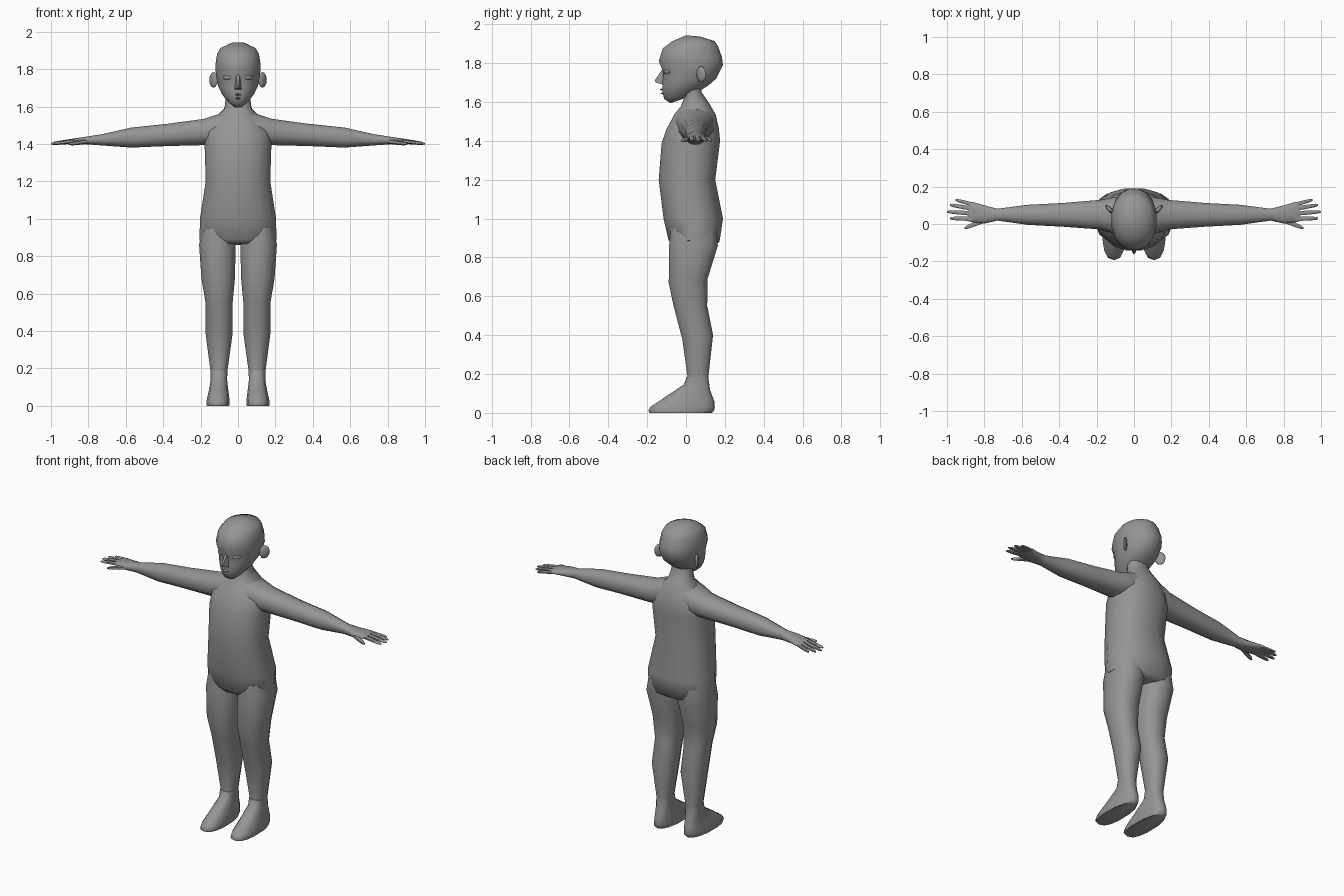
import bpy, bmesh, math
from mathutils import Vector, Matrix

skin = bpy.data.materials.new("plain grey")
skin.diffuse_color = (0.3, 0.3, 0.3, 1)


def finish(name, bm, mirror=False, sharp=60):
    """Turn a bmesh into a smooth shaded object, mirrored across x if paired."""
    bmesh.ops.recalc_face_normals(bm, faces=bm.faces)
    me = bpy.data.meshes.new(name)
    bm.to_mesh(me)
    bm.free()
    me.materials.append(skin)
    ob = bpy.data.objects.new(name, me)
    bpy.context.collection.objects.link(ob)
    bpy.ops.object.select_all(action='DESELECT')
    ob.select_set(True)
    bpy.context.view_layer.objects.active = ob
    bpy.ops.object.shade_smooth_by_angle(angle=math.radians(sharp))
    if mirror:
        ob.modifiers.new("mirror", 'MIRROR').use_mirror_merge = False
    return ob


def loft(bm, rings, n=12, power=2.3):
    """Skin closed rounded rings, each given as centre, half axis u, half axis v."""
    loops = []
    for c, u, v in rings:
        loop = []
        for i in range(n):
            a = 2 * math.pi * (i + 0.5) / n
            ca, sa = math.cos(a), math.sin(a)
            p = math.copysign(abs(ca) ** (2 / power), ca)
            q = math.copysign(abs(sa) ** (2 / power), sa)
            k = 1 / math.cos(math.pi / n) if n < 10 else 1.02
            loop.append(bm.verts.new(c + u * p * k + v * q * k))
        loops.append(loop)
    for a, b in zip(loops, loops[1:]):
        for i in range(n):
            j = (i + 1) % n
            bm.faces.new((a[i], a[j], b[j], b[i]))
    bm.faces.new(loops[0])
    bm.faces.new(loops[-1])


def upright(rows):
    """Rows: centre x, half width, front (y, z), back (y, z)."""
    out = []
    for cx, hw, fy, fz, by, bz in rows:
        f, b = Vector((cx, fy, fz)), Vector((cx, by, bz))
        out.append(((f + b) / 2, Vector((hw, 0, 0)), (b - f) / 2))
    return out


def sideways(rows):
    """Rows: x, y range, z range."""
    return [(Vector((x, (y0 + y1) / 2, (z0 + z1) / 2)),
             Vector((0, (y1 - y0) / 2, 0)), Vector((0, 0, (z1 - z0) / 2)))
            for x, y0, y1, z0, z1 in rows]


def hull(name, points, mirror=False):
    bm = bmesh.new()
    for p in points:
        bm.verts.new(p)
    bmesh.ops.convex_hull(bm, input=bm.verts)
    return finish(name, bm, mirror, 50)


def blob(name, centre, size, turn, seg=10):
    """Mirrored ellipsoid turned about z."""
    bm = bmesh.new()
    m = Matrix.Translation(centre) @ Matrix.Rotation(turn, 4, 'Z') @ Matrix.Diagonal((*size, 1))
    bmesh.ops.create_uvsphere(bm, u_segments=seg, v_segments=6, radius=1, matrix=m)
    return finish(name, bm, True)


# Torso and neck
bm = bmesh.new()
loft(bm, upright([
    (0, 0.14, -0.07, 0.865, 0.14, 0.86),
    (0, 0.205, -0.09, 0.89, 0.172, 0.88),
    (0, 0.203, -0.115, 1.00, 0.19, 1.00),
    (0, 0.172, -0.14, 1.20, 0.15, 1.20),
    (0, 0.178, -0.125, 1.39, 0.175, 1.40),
    (0, 0.172, -0.10, 1.46, 0.168, 1.47),
    (0, 0.125, -0.06, 1.535, 0.152, 1.535),
    (0, 0.072, -0.025, 1.58, 0.115, 1.60),
    (0, 0.066, -0.01, 1.62, 0.08, 1.65),
    (0, 0.066, -0.01, 1.66, 0.08, 1.69)]), 16)
finish("torso", bm)

# Head
bm = bmesh.new()
loft(bm, upright([
    (0, 0.03, -0.08, 1.594, 0.01, 1.625),
    (0, 0.058, -0.112, 1.615, 0.06, 1.65),
    (0, 0.086, -0.122, 1.655, 0.115, 1.685),
    (0, 0.106, -0.12, 1.70, 0.155, 1.72),
    (0, 0.118, -0.117, 1.755, 0.19, 1.79),
    (0, 0.121, -0.14, 1.81, 0.185, 1.83),
    (0, 0.112, -0.12, 1.875, 0.165, 1.885),
    (0, 0.093, -0.07, 1.913, 0.148, 1.913),
    (0, 0.035, 0.0, 1.943, 0.07, 1.937)]), 16, 2.1)
finish("head", bm)

# Face
hull("nose", [(x * s, y, z) for s in (-1, 1) for x, y, z in (
    (0.008, -0.118, 1.775), (0.005, -0.16, 1.712), (0.005, -0.156, 1.70),
    (0.021, -0.115, 1.69), (0.018, -0.128, 1.692))])
for name, z, y, w, h in (("upper_lip", 1.664, -0.137, 0.026, 0.009),
                         ("lower_lip", 1.645, -0.132, 0.021, 0.010)):
    hull(name, [(-w, -0.108, z), (w, -0.108, z), (-0.008, y, z), (0.008, y, z),
                (0, -0.112, z + h), (0, -0.112, z - h)])
blob("eye", (0.058, -0.098, 1.755), (0.027, 0.009, 0.012), 0.55)
blob("ear", (0.131, 0.078, 1.742), (0.012, 0.032, 0.042), -0.75)

# Legs
bm = bmesh.new()
loft(bm, upright([
    (0.108, 0.085, -0.08, 0.95, 0.16, 0.95),
    (0.110, 0.099, -0.088, 0.86, 0.165, 0.86),
    (0.106, 0.090, -0.09, 0.67, 0.112, 0.69),
    (0.101, 0.073, -0.065, 0.55, 0.11, 0.55),
    (0.101, 0.073, -0.02, 0.38, 0.14, 0.40),
    (0.102, 0.045, 0.008, 0.18, 0.115, 0.18),
    (0.102, 0.043, 0.0, 0.15, 0.12, 0.12)]))
finish("leg", bm, True)

# Feet, narrower at the heel
bm = bmesh.new()
loft(bm, upright([
    (0.102, 0.045, 0.005, 0.185, 0.113, 0.19),
    (0.102, 0.044, -0.01, 0.145, 0.122, 0.12),
    (0.104, 0.053, -0.10, 0.085, 0.143, 0.06),
    (0.106, 0.061, -0.178, 0.032, 0.145, 0.03),
    (0.107, 0.062, -0.19, 0.012, 0.14, 0.01),
    (0.107, 0.060, -0.185, 0.0, 0.13, 0.0)]), 14, 2.6)
for v in bm.verts:
    if v.co.z < 0.09 and v.co.y > 0:
        v.co.x = 0.104 + (v.co.x - 0.104) * (1 - 1.4 * v.co.y)
finish("foot", bm, True)

# Arms, running out of the shoulders to the palms
bm = bmesh.new()
loft(bm, sideways([
    (0.03, -0.05, 0.14, 1.42, 1.592),
    (0.10, -0.055, 0.145, 1.40, 1.562),
    (0.18, -0.03, 0.13, 1.393, 1.535),
    (0.38, -0.015, 0.113, 1.388, 1.508),
    (0.57, -0.005, 0.103, 1.380, 1.488),
    (0.73, 0.018, 0.082, 1.392, 1.452),
    (0.80, 0.002, 0.100, 1.397, 1.441),
    (0.86, 0.008, 0.118, 1.402, 1.432),
    (0.885, 0.014, 0.116, 1.404, 1.426)]))
finish("arm", bm, True)

# Fingers and thumb: base and tip points with radius
for name, a, b, r in (
        ("little_finger", (0.86, 0.104, 1.416), (0.955, 0.129, 1.402), 0.010),
        ("ring_finger", (0.86, 0.082, 1.419), (0.985, 0.102, 1.402), 0.011),
        ("middle_finger", (0.86, 0.056, 1.420), (1.0, 0.066, 1.401), 0.011),
        ("index_finger", (0.86, 0.028, 1.419), (0.985, 0.030, 1.401), 0.011),
        ("thumb", (0.775, 0.030, 1.418), (0.905, -0.022, 1.400), 0.013)):
    a, b = Vector(a), Vector(b)
    bm = bmesh.new()
    loft(bm, [(a.lerp(b, t), Vector((0, r * s, 0)), Vector((0, 0, r * s * 0.85)))
              for t, s in ((0, 1.1), (0.5, 1), (0.88, 0.8), (1, 0.35))], 6, 2)
    finish(name, bm, True)
